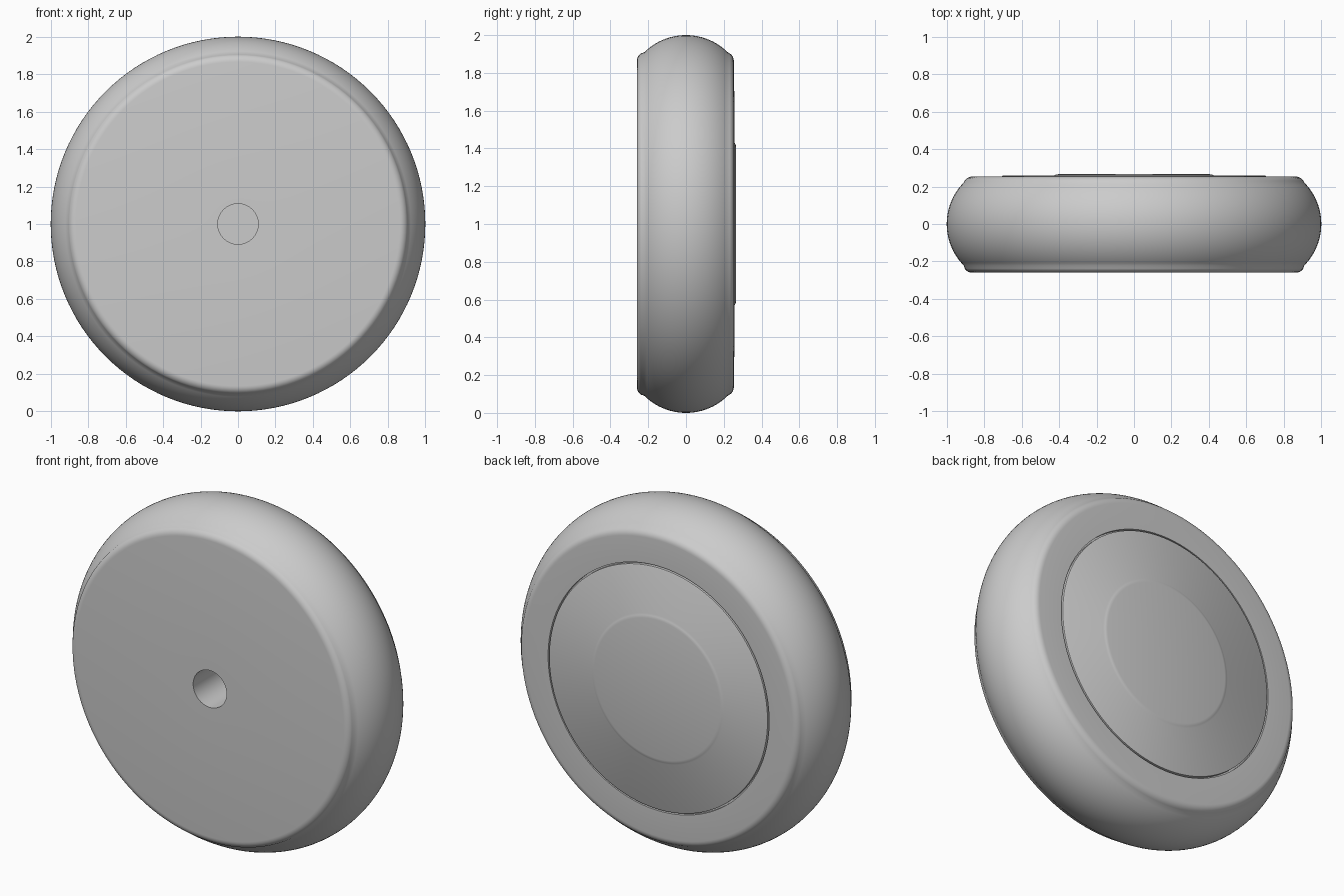
import bpy, bmesh
from math import sin, cos, asin, pi, radians
from mathutils import Vector, Matrix

cube = bpy.data.objects.get("Cube")
if cube:
    bpy.data.objects.remove(cube)

grey = bpy.data.materials.new("plain grey")
grey.use_nodes = True
colour = (0.6, 0.6, 0.6, 1)
grey.diffuse_color = colour
grey.node_tree.nodes["Principled BSDF"].inputs["Base Color"].default_value = colour


def lathe(name, profile, steps=128):
    """Revolve (radius, y) points around the axle."""
    bm = bmesh.new()
    verts = [bm.verts.new((r, y, 0)) for r, y in profile]
    edges = [bm.edges.new(pair) for pair in zip(verts, verts[1:])]
    bmesh.ops.spin(bm, geom=verts + edges, cent=(0, 0, 0), axis=(0, 1, 0),
                   angle=2 * pi, steps=steps, use_merge=True)
    bmesh.ops.remove_doubles(bm, verts=bm.verts, dist=0.0002)
    bmesh.ops.recalc_face_normals(bm, faces=bm.faces)
    mesh = bpy.data.meshes.new(name)
    bm.to_mesh(mesh)
    bm.free()
    mesh.materials.append(grey)
    obj = bpy.data.objects.new(name, mesh)
    obj.location.z = 1
    bpy.context.collection.objects.link(obj)
    bpy.ops.object.select_all(action='DESELECT')
    obj.select_set(True)
    bpy.context.view_layer.objects.active = obj
    bpy.ops.object.shade_smooth_by_angle(angle=radians(35))
    return obj


def fillet(r, y, side, size=0.045, n=5):
    """Rounded shoulder from the side face towards the tread."""
    return [(r + size * sin(a), y - side * size * (1 - cos(a)))
            for a in (radians(60) * i / n for i in range(n + 1))]


# Crowned tread between the two rounded shoulders
crown, half_width = 0.315, 0.222
limit = asin(half_width / crown)
tread = [(1 - crown + crown * cos(a), crown * sin(a))
         for a in (limit * (i / 12 - 1) for i in range(25))]

# Tyre with a blind axle bore in front and a round recess behind
bore = [(0, 0.1), (0.108, 0.1), (0.108, -0.26)]
front = fillet(0.865, -0.26, -1)
back = fillet(0.865, 0.253, 1)[::-1]
recess = [(0.715, 0.253), (0.715, 0.235), (0, 0.235)]
lathe("wheel_tyre", bore + front + tread + back + recess)

# Hub cap with a slightly raised centre
lathe("hub_cap", [(0, 0.236), (0.706, 0.236), (0.706, 0.255), (0.701, 0.258),
                  (0.43, 0.258), (0.42, 0.263), (0.405, 0.266), (0, 0.266)])
